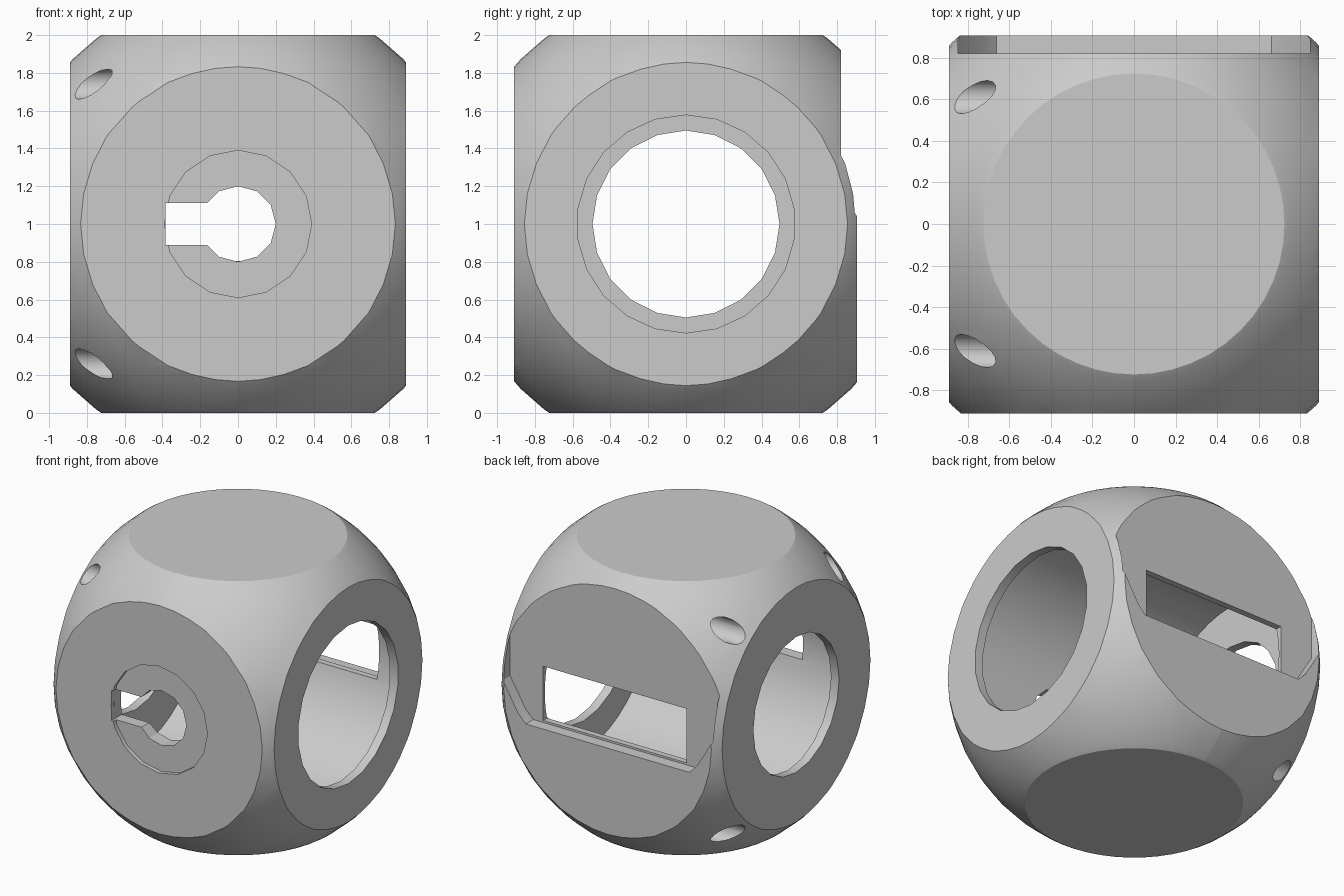
import bpy, bmesh, math
from mathutils import Matrix, Vector

cube = bpy.data.objects.get("Cube")
if cube:
    bpy.data.objects.remove(cube, do_unlink=True)

grey = bpy.data.materials.new("light_grey")
grey.use_nodes = True
grey.diffuse_color = (0.6, 0.6, 0.6, 1)
grey.node_tree.nodes["Principled BSDF"].inputs["Base Color"].default_value = (0.6, 0.6, 0.6, 1)

CENTRE = Vector((0, 0, 1))
RADIUS = 1.236


def make_object(name, bm):
    bmesh.ops.recalc_face_normals(bm, faces=bm.faces[:])
    mesh = bpy.data.meshes.new(name)
    bm.to_mesh(mesh)
    bm.free()
    obj = bpy.data.objects.new(name, mesh)
    mesh.materials.append(grey)
    bpy.context.collection.objects.link(obj)
    return obj


def box(name, low, high):
    low, high = Vector(low), Vector(high)
    bm = bmesh.new()
    bmesh.ops.create_cube(bm, size=1, matrix=Matrix.Translation((low + high) / 2)
                          @ Matrix.Diagonal((*(high - low), 1)))
    return make_object(name, bm)


def rod(name, start, end, radius, sides):
    """Cylinder running between two points."""
    start, end = Vector(start), Vector(end)
    axis = end - start
    turn = axis.to_track_quat('Z', 'Y').to_matrix().to_4x4()
    bm = bmesh.new()
    bmesh.ops.create_cone(bm, cap_ends=True, segments=sides, radius1=radius, radius2=radius,
                          depth=axis.length,
                          matrix=Matrix.Translation((start + end) / 2) @ turn)
    return make_object(name, bm)


def prism(name, outline, y0, y1):
    """Outline in x and z, extruded along y."""
    bm = bmesh.new()
    face = bm.faces.new([bm.verts.new((x, y0, z)) for x, z in outline])
    grown = bmesh.ops.extrude_face_region(bm, geom=[face])["geom"]
    bmesh.ops.translate(bm, vec=(0, y1 - y0, 0),
                        verts=[v for v in grown if isinstance(v, bmesh.types.BMVert)])
    return make_object(name, bm)


# Ball blank
bm = bmesh.new()
bmesh.ops.create_uvsphere(bm, u_segments=48, v_segments=24, radius=RADIUS,
                          matrix=Matrix.Translation(CENTRE))
housing = make_object("housing", bm)


def carve(cutter, operation='DIFFERENCE'):
    mod = housing.modifiers.new(cutter.name, 'BOOLEAN')
    mod.operation = operation
    mod.solver = 'EXACT'
    mod.object = cutter
    cutter.hide_render = True
    cutters.append(cutter)


cutters = []

# Six flat sides
carve(box("flat_sides", (-0.89, -0.91, 0), (0.89, 0.905, 2)), 'INTERSECT')

# Drum-shaped inner cavity, with a wide opening on the left and a smaller one on the right
carve(rod("cavity", (-0.825, 0, 1), (0.825, 0, 1), 0.8, 48))
carve(rod("left_opening", (0.5, 0, 1), (1.5, 0, 1), 0.577, 22))
carve(rod("right_opening", (-0.5, 0, 1), (-1.5, 0, 1), 0.495, 20))

# Front counterbore and keyhole
carve(rod("front_counterbore", (0, -1.5, 1), (0, -0.88, 1), 0.39, 16))
carve(rod("keyhole_round", (0, -1.5, 1), (0, -0.5, 1), 0.2, 12))
carve(box("keyhole_notch", (-0.385, -1.5, 0.89), (0, -0.5, 1.11)))

# Recessed upper back with a chamfered lip, and the slot through it
half = [(0.66, 0.79), (0.72, 0.85), (0.846, 1.06), (0.846, 1.4), (1.3, 1.45), (1.3, 2.2)]
outline = half + [(-x, z) for x, z in reversed(half)]
carve(prism("back_recess", outline, 0.82, 1.4))
carve(box("back_slot", (-0.58, 0.5, 0.805), (0.58, 1.5, 1.2)))

# Four blind screw holes
for sy in (-1, 1):
    for sz in (-1, 1):
        carve(rod("screw_hole", (-1.5, sy * 0.61, 1 + sz * 0.74),
                  (-0.1, sy * 0.61, 1 + sz * 0.74), 0.08, 16))

# Bake the cuts, then split at the centre seam into two halves
bpy.context.view_layer.update()
graph = bpy.context.evaluated_depsgraph_get()
carved = bpy.data.meshes.new_from_object(housing.evaluated_get(graph))
for obj in cutters + [housing]:
    bpy.data.objects.remove(obj, do_unlink=True)

for name, side in (("left_half", 1), ("right_half", -1)):
    bm = bmesh.new()
    bm.from_mesh(carved)
    bmesh.ops.bisect_plane(bm, geom=bm.verts[:] + bm.edges[:] + bm.faces[:], dist=1e-5,
                           plane_co=(0, 0, 0), plane_no=(-side, 0, 0), clear_outer=True)
    for f in bm.faces:
        f.material_index = 0
    mesh = bpy.data.meshes.new(name)
    bm.to_mesh(mesh)
    bm.free()
    mesh.materials.clear()
    mesh.materials.append(grey)
    obj = bpy.data.objects.new(name, mesh)
    bpy.context.collection.objects.link(obj)
    bpy.ops.object.select_all(action='DESELECT')
    obj.select_set(True)
    bpy.context.view_layer.objects.active = obj
    bpy.ops.object.shade_smooth_by_angle(angle=math.radians(27))
